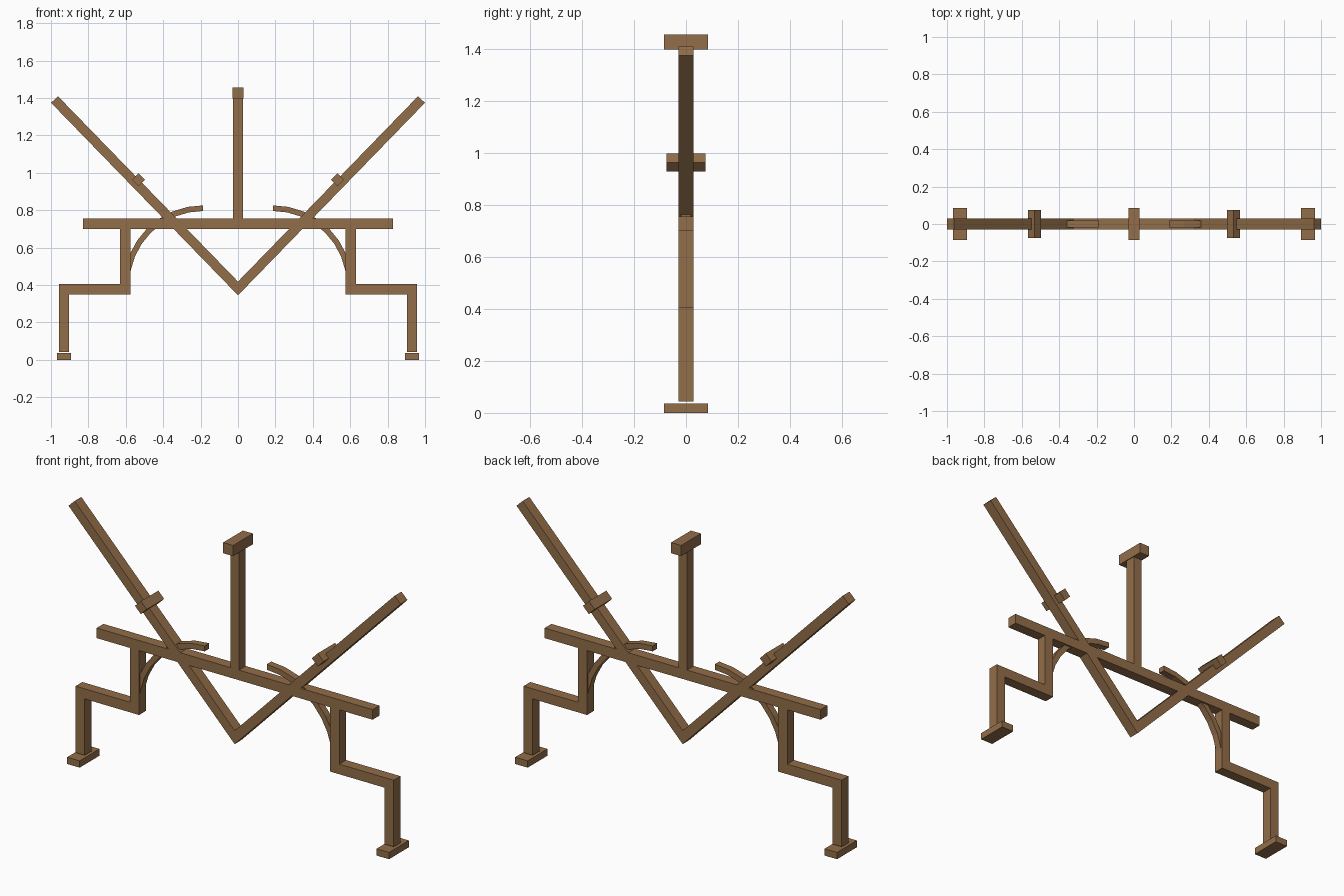
import bpy
import math

default = bpy.data.objects.get("Cube")
if default:
    bpy.data.objects.remove(default, do_unlink=True)

# One wood colour for the whole frame
wood = bpy.data.materials.new("brown_wood")
wood.use_nodes = True
colour = (0.29, 0.155, 0.066, 1)
wood.diffuse_color = colour
bsdf = wood.node_tree.nodes["Principled BSDF"]
bsdf.inputs["Base Color"].default_value = colour
bsdf.inputs["Roughness"].default_value = 0.8

DEPTH = 0.029   # half depth of the timber
WIDE = 0.085    # half depth of feet and cap
HALF = 0.027    # half thickness of the timber


def prism(name, profile, depth):
    """Extrude an (x, z) outline symmetrically along y."""
    n = len(profile)
    verts = [(x, y, z) for y in (-depth, depth) for x, z in profile]
    faces = [tuple(range(n)), tuple(reversed(range(n, 2 * n)))]
    faces += [(i, i + n, (i + 1) % n + n, (i + 1) % n) for i in range(n)]
    mesh = bpy.data.meshes.new(name)
    mesh.from_pydata(verts, [], faces)
    # Keep normals outward whichever way the outline runs
    area = sum(profile[i - 1][0] * profile[i][1] - profile[i][0] * profile[i - 1][1]
               for i in range(n))
    if area < 0:
        mesh.flip_normals()
    mesh.materials.append(wood)
    obj = bpy.data.objects.new(name, mesh)
    bpy.context.collection.objects.link(obj)
    return obj


def box(name, x0, x1, z0, z1, depth=DEPTH):
    return prism(name, [(x0, z0), (x1, z0), (x1, z1), (x0, z1)], depth)


def pair(name, profile, depth=DEPTH):
    """Build a part on both sides of the frame."""
    prism("left_" + name, profile, depth)
    prism("right_" + name, [(-x, z) for x, z in profile], depth)


def rect(x0, x1, z0, z1):
    return [(x0, z0), (x1, z0), (x1, z1), (x0, z1)]


# Cross beam, centre post and its cap
box("cross_beam", -0.83, 0.83, 0.70, 0.755)
box("centre_post", -0.026, 0.026, 0.75, 1.40)
box("post_cap", -0.03, 0.03, 1.397, 1.455, WIDE)

# Stepped legs and feet
pair("upper_leg", rect(0.575, 0.63, 0.40, 0.70))
pair("leg_step", rect(0.575, 0.957, 0.35, 0.405))
pair("lower_leg", rect(0.903, 0.957, 0.043, 0.35))
pair("foot", rect(0.893, 0.968, 0.0, 0.037), WIDE)

# Diagonal arms, mitred where they meet in a V
angle = math.atan2(1.012, 0.98)
dx, dz = math.cos(angle), math.sin(angle)
apex, end_x, end_z = 0.382, 0.981, 1.392
w = 0.0255
pair("diagonal_arm", [(0, apex - w / dx), (end_x + w * dz, end_z - w * dx),
                      (end_x - w * dz, end_z + w * dx), (0, apex + w / dx)])

# Pegs half sunk into the upper face of the arms
px, pz, h = 0.532, 0.963, 0.025
pair("arm_peg", [(px + h * (a * dx - b * dz), pz + h * (a * dz + b * dx))
                 for a, b in ((-1, -1), (1, -1), (1, 1), (-1, 1))], 0.075)

# Curved braces from above the beam down into the upper legs
SEGMENTS = 8
cx, cz = 0.187, 0.402


def arc(radius):
    return [(cx + radius * math.sin(t), cz + radius * math.cos(t))
            for t in (math.pi / 2 * i / SEGMENTS for i in range(SEGMENTS + 1))]


outer, inner = arc(0.424), arc(0.394)
for i in range(SEGMENTS):
    pair("brace_segment_%d" % (i + 1),
         [outer[i], outer[i + 1], inner[i + 1], inner[i]], 0.019)
